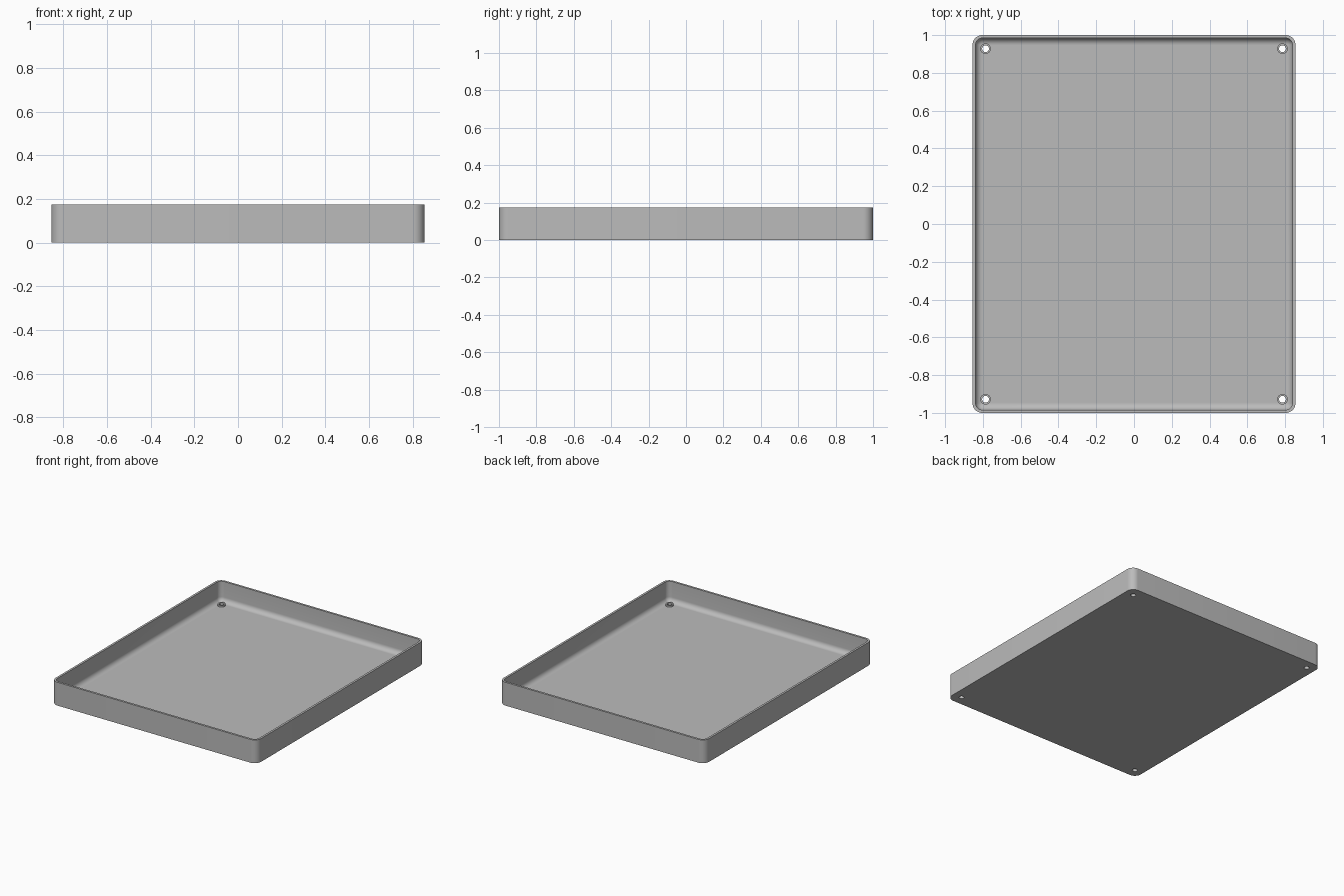
import bpy, bmesh
from math import sin, cos, pi

W, D, H = 0.855, 1.0, 0.175      # half width, half depth, height
WALL, FLOOR, FILLET, CORNER = 0.016, 0.022, 0.036, 0.052
HOLE_X, HOLE_Y = 0.786, 0.928
STEPS = 10

cube = bpy.data.objects.get("Cube")
if cube:
    bpy.data.objects.remove(cube)

grey = bpy.data.materials.new("plain grey")
grey.use_nodes = True
colour = (0.5, 0.5, 0.5, 1)
grey.diffuse_color = colour
grey.node_tree.nodes["Principled BSDF"].inputs["Base Color"].default_value = colour


def finish(bm, name):
    bmesh.ops.recalc_face_normals(bm, faces=bm.faces)
    mesh = bpy.data.meshes.new(name)
    bm.to_mesh(mesh)
    bm.free()
    mesh.materials.append(grey)
    obj = bpy.data.objects.new(name, mesh)
    bpy.context.collection.objects.link(obj)
    return obj


def bridge(bm, a, b):
    for i in range(len(a)):
        j = (i + 1) % len(a)
        bm.faces.new((a[i], a[j], b[j], b[i]))


def rounded_loop(bm, inset, z):
    """Rounded rectangle, inset from the outer outline."""
    r = max(CORNER - inset, 0.004)
    cx, cy = W - inset - r, D - inset - r
    verts = []
    for k, (sx, sy) in enumerate(((1, 1), (-1, 1), (-1, -1), (1, -1))):
        for i in range(STEPS + 1):
            t = (k + i / STEPS) * pi / 2
            verts.append(bm.verts.new((sx * cx + r * cos(t), sy * cy + r * sin(t), z)))
    return verts


def ring(bm, x, y, r, z, n=32):
    return [bm.verts.new((x + r * cos(2 * pi * i / n), y + r * sin(2 * pi * i / n), z))
            for i in range(n)]


def smooth(obj):
    bpy.ops.object.select_all(action='DESELECT')
    obj.select_set(True)
    bpy.context.view_layer.objects.active = obj
    bpy.ops.object.shade_smooth_by_angle(angle=pi / 6)


# Tray shell: outer wall, rim, inner wall and filleted floor edge
profile = [(0, 0), (0, H), (WALL, H)]
for i in range(9):
    t = i / 8 * pi / 2
    profile.append((WALL + FILLET * (1 - cos(t)), FLOOR + FILLET * (1 - sin(t))))
bm = bmesh.new()
loops = [rounded_loop(bm, *p) for p in profile]
for a, b in zip(loops, loops[1:]):
    bridge(bm, a, b)
bm.faces.new(loops[0])
bm.faces.new(loops[-1])
tray = finish(bm, "tray")

# Screw holes through the floor
corners = [(sx * HOLE_X, sy * HOLE_Y) for sx in (-1, 1) for sy in (-1, 1)]
bm = bmesh.new()
for x, y in corners:
    low, high = ring(bm, x, y, 0.018, -0.05), ring(bm, x, y, 0.018, 0.1)
    bridge(bm, low, high)
    bm.faces.new(low)
    bm.faces.new(high)
cutter = finish(bm, "hole_cutter")
cutter.hide_render = True
mod = tray.modifiers.new("holes", 'BOOLEAN')
mod.object = cutter
mod.solver = 'EXACT'
bpy.context.view_layer.objects.active = tray
bpy.ops.object.modifier_apply(modifier=mod.name)
bpy.data.objects.remove(cutter)
smooth(tray)

# Low raised collar around each hole
bm = bmesh.new()
for x, y in corners:
    rings = [ring(bm, x, y, r, z) for r, z in
             ((0.018, 0.004), (0.028, 0.004), (0.028, 0.034), (0.018, 0.034))]
    for a, b in zip(rings, rings[1:] + rings[:1]):
        bridge(bm, a, b)
smooth(finish(bm, "screw_collars"))
